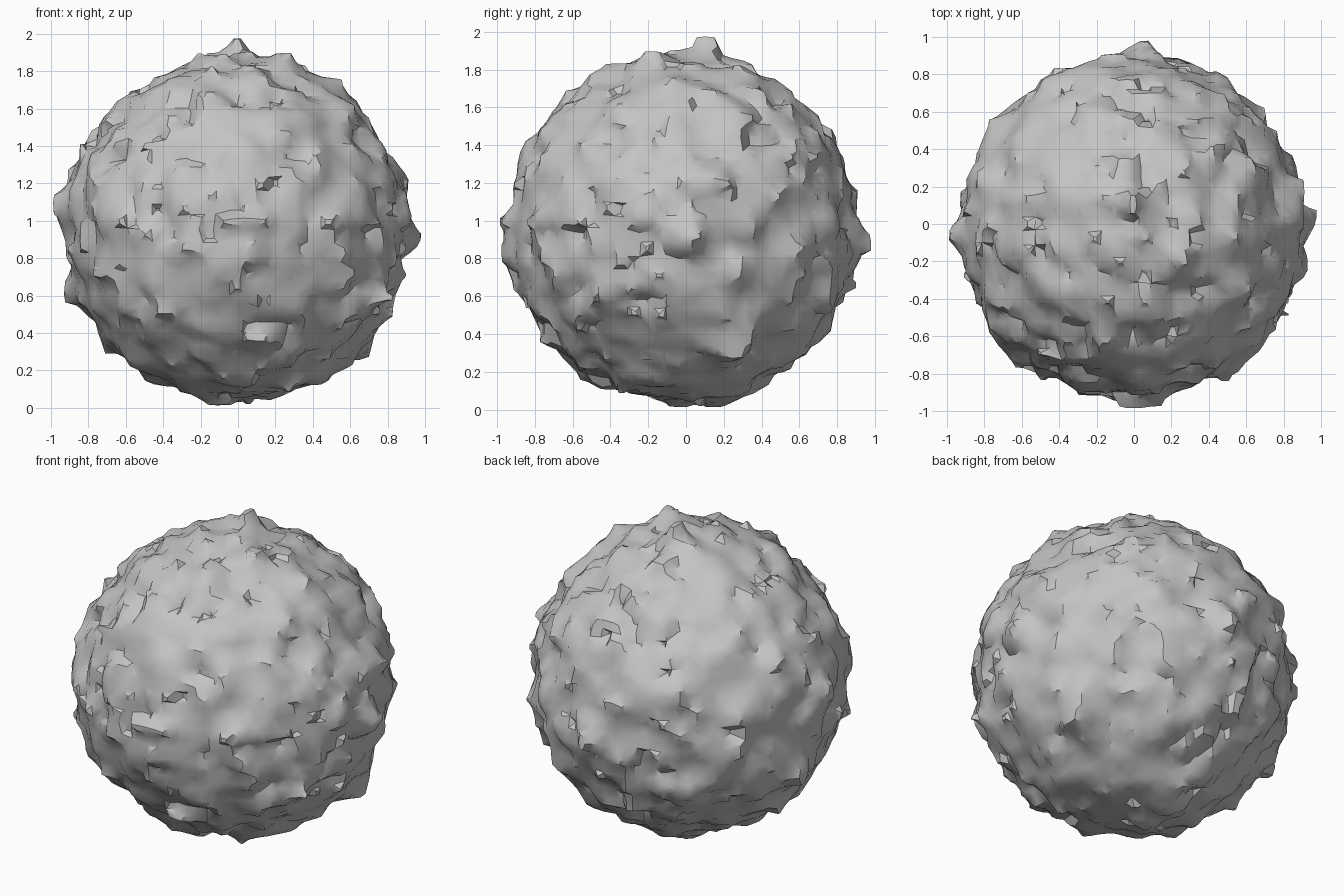
import bpy, bmesh, math
from mathutils import Vector, noise

if "Cube" in bpy.data.objects:
    bpy.data.objects.remove(bpy.data.objects["Cube"], do_unlink=True)

# Grey stone
stone = bpy.data.materials.new("grey_stone")
stone.use_nodes = True
grey = (0.55, 0.55, 0.55, 1)
stone.diffuse_color = grey
bsdf = stone.node_tree.nodes["Principled BSDF"]
bsdf.inputs["Base Color"].default_value = grey
bsdf.inputs["Roughness"].default_value = 0.9

CENTRE = Vector((-0.01, -0.02, 0.955))
# Tips of the outstanding peaks
PEAKS = [Vector(p) for p in (
    (1.02, 0.02, 0.9), (-1.03, -0.08, 1.1), (0.06, 1.02, 0.9),
    (0, 0.14, 2.0), (-0.96, 0.15, 0.58), (0.86, -0.48, 0.6),
    (0.05, -0.99, 0.85), (-0.1, 0.15, -0.02), (0.27, -0.2, 1.92),
    (0.94, 0.2, 1.2), (-0.1, 0.94, 1.15), (0.72, 0.3, 0.25),
)]


def rocky(n):
    """Point of the rough surface in direction n."""
    broad = noise.noise(n * 2.2 + Vector((3, 7, 1)))
    lumps = noise.noise(n * 5.5 + Vector((9, 2, 4)))
    grit = noise.noise(n * 10 + Vector((5, 8, 6)))
    r = 0.915 + 0.015 * broad + 0.045 * lumps + 0.09 * grit
    for tip in PEAKS:
        spoke = tip - CENTRE
        r += (spoke.length - r) * math.exp(-(n.angle(spoke) / 0.09) ** 2)
    # Sideways push makes small overhanging ledges
    shove = noise.noise_vector(n * 9 + Vector((2, 6, 3)))
    shove -= n * shove.dot(n)
    return CENTRE + n * r + shove * 0.07


# Rock body
bm = bmesh.new()
bmesh.ops.create_icosphere(bm, subdivisions=6, radius=1)
for v in bm.verts:
    v.co = rocky(v.co.normalized())
mesh = bpy.data.meshes.new("rock")
bm.to_mesh(mesh)
bm.free()
mesh.materials.append(stone)
rock = bpy.data.objects.new("rock", mesh)
bpy.context.collection.objects.link(rock)

# Grid-like facets with softly stepped ledges
remesh = rock.modifiers.new("facets", 'REMESH')
remesh.mode = 'SMOOTH'
remesh.octree_depth = 5
remesh.scale = 0.92
bpy.context.view_layer.objects.active = rock
rock.select_set(True)
bpy.ops.object.modifier_apply(modifier="facets")
bpy.ops.object.shade_smooth_by_angle(angle=math.radians(35))
